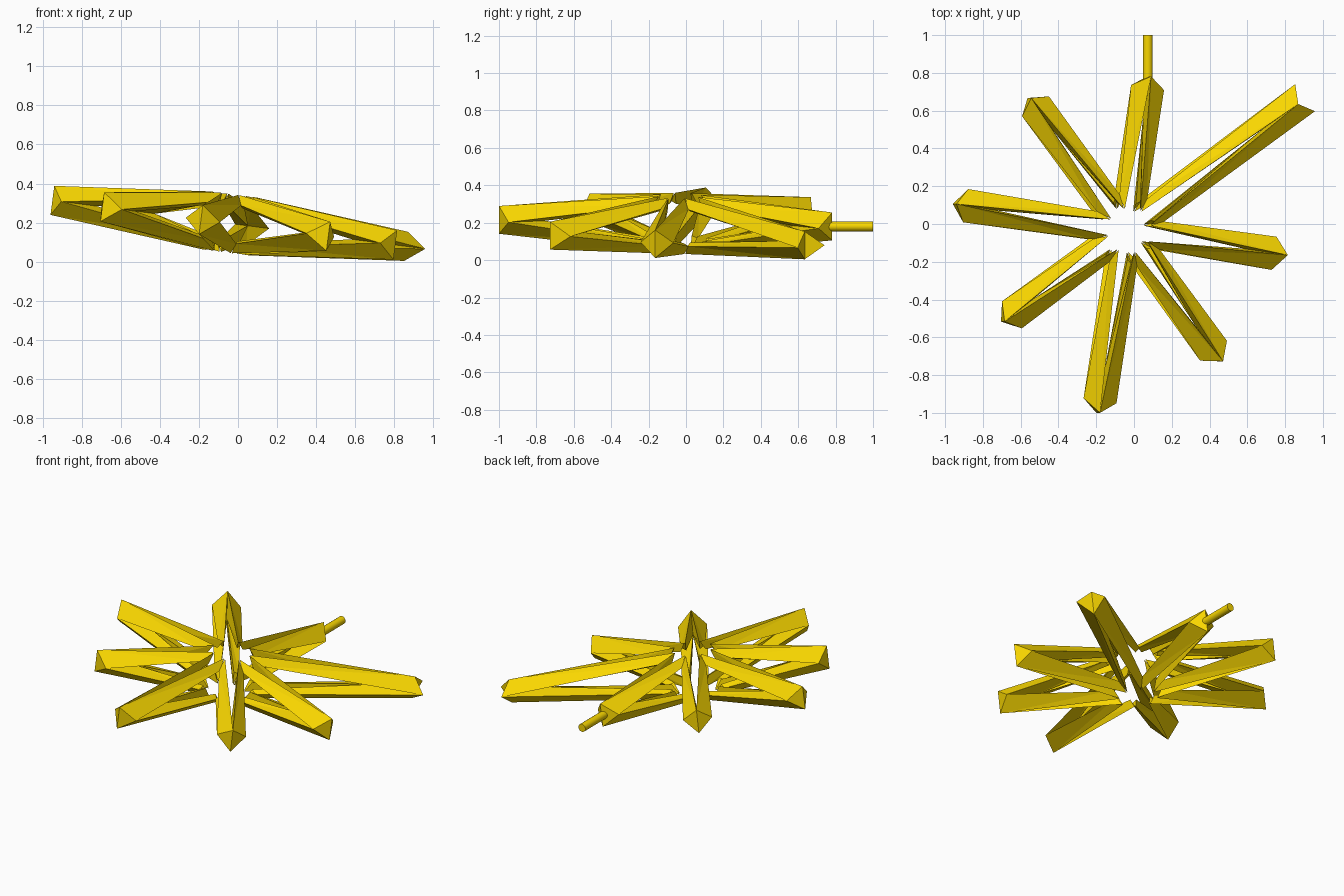
import bpy, bmesh
from math import radians, sin, cos, atan, pi
from mathutils import Matrix, Vector

if "Cube" in bpy.data.objects:
    bpy.data.objects.remove(bpy.data.objects["Cube"])

gold = bpy.data.materials.new("gold_yellow")
gold.diffuse_color = (0.95, 0.68, 0.0, 1)
gold.use_nodes = True
gold.node_tree.nodes["Principled BSDF"].inputs["Base Color"].default_value = gold.diffuse_color

# Star plane: tilted about y, left side raised
CENTRE = Vector((-0.043, -0.034, 0.196))
TILT = Matrix.Translation(CENTRE) @ Matrix.Rotation(atan(0.13), 4, 'Y')

HALF_W, HALF_H = 0.089, 0.075      # diamond end
# Blunt prong end: crest, outer flank and inner corner (radial, sideways, up)
CREST, FLANK, INNER = (0.11, 0.042, 0.150), (0.17, 0.075, 0.100), (0.15, 0.042, 0.085)


def make_arm(name, angle, ridge, side):
    """Diamond-ended ray that splits into four tapering prongs toward the middle."""
    bm = bmesh.new()
    # outer diamond: top, left, bottom, right
    ends = [bm.verts.new(p) for p in ((ridge, 0, HALF_H), (side, HALF_W, 0),
                                      (ridge, 0, -HALF_H), (side, -HALF_W, 0))]
    fork = bm.verts.new((0.8 * min(ridge, side), 0, 0))
    top, left, bottom, right = ends
    bm.faces.new((top, bottom, left))
    bm.faces.new((top, right, bottom))
    # one three-sided prong per quadrant
    for ridge_v, side_v, sy, sz in ((top, left, 1, 1), (bottom, left, 1, -1),
                                    (bottom, right, -1, -1), (top, right, -1, 1)):
        crest, flank, inner = (bm.verts.new((x, y * sy, z * sz))
                               for x, y, z in (CREST, FLANK, INNER))
        bm.faces.new((ridge_v, side_v, flank, crest))
        bm.faces.new((side_v, fork, inner, flank))
        bm.faces.new((fork, ridge_v, crest, inner))
        bm.faces.new((crest, flank, inner))
    bmesh.ops.triangulate(bm, faces=bm.faces)
    bmesh.ops.recalc_face_normals(bm, faces=bm.faces)
    bm.transform(TILT @ Matrix.Rotation(angle, 4, 'Z'))
    mesh = bpy.data.meshes.new(name)
    bm.to_mesh(mesh)
    bm.free()
    mesh.materials.append(gold)
    bpy.context.collection.objects.link(bpy.data.objects.new(name, mesh))


# Eight rays, counter-clockwise: radius of the end's ridge and of its side corners
rays = [(1.130, 1.187), (0.825, 0.765), (0.87, 0.815), (0.925, 0.865),
        (0.815, 0.755), (0.977, 0.912), (0.86, 0.79), (0.865, 0.80)]
for i, (ridge, side) in enumerate(rays):
    make_arm(f"star_ray_{i + 1}", radians(36.3 + 45 * i), ridge, side)

# Mounting rod at the back
bpy.ops.mesh.primitive_cylinder_add(vertices=16, radius=0.026, depth=0.28,
                                    location=(0.073, 0.86, 0.18), rotation=(pi / 2, 0, 0))
rod = bpy.context.object
rod.name = "mounting_rod"
rod.data.materials.append(gold)
bpy.ops.object.shade_smooth_by_angle(angle=radians(40))
